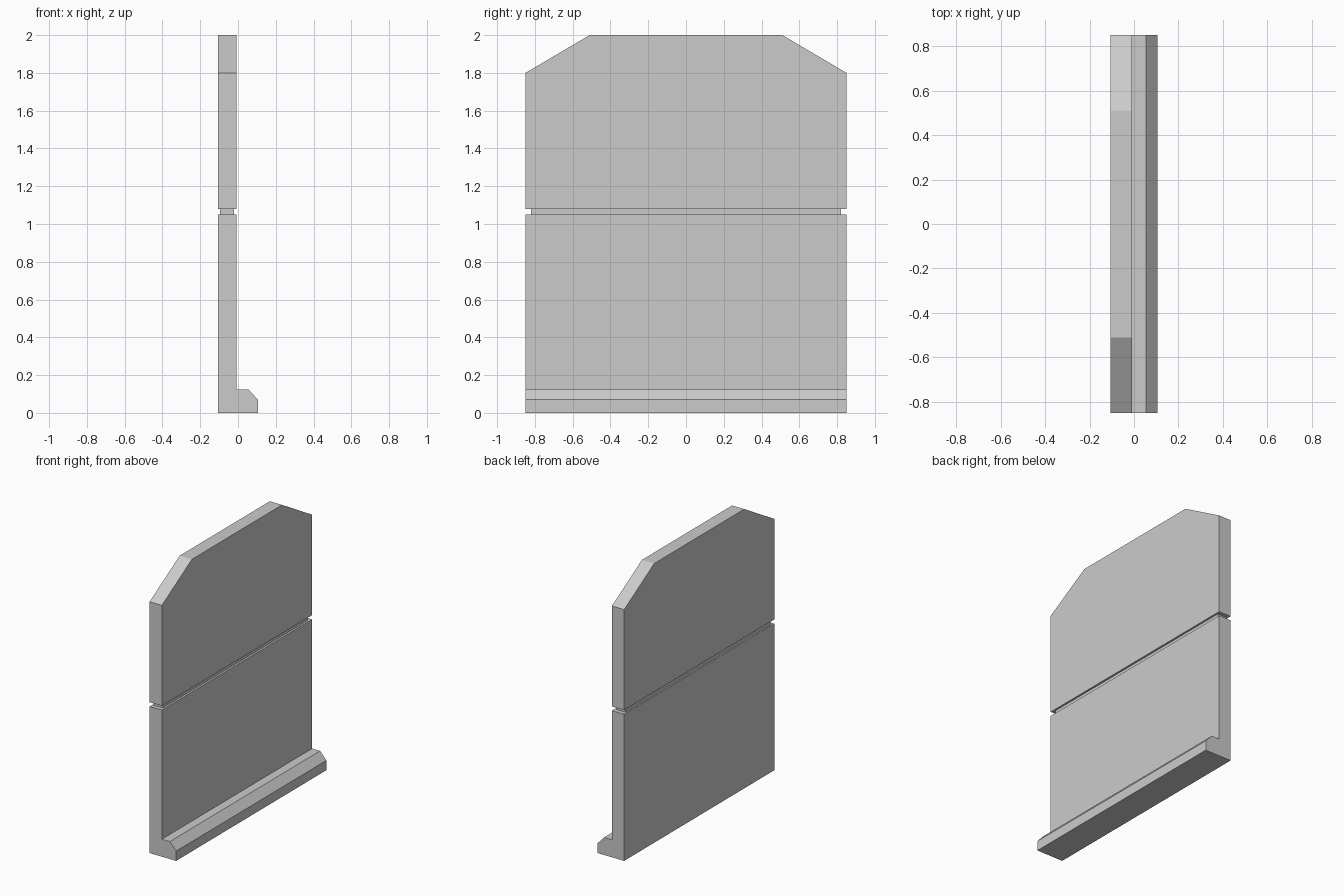
import bpy, bmesh
from mathutils import Vector

if "Cube" in bpy.data.objects:
    bpy.data.objects.remove(bpy.data.objects["Cube"])


def prism(name, points, offset):
    """Extrude a flat outline along an offset vector into a closed solid."""
    bm = bmesh.new()
    face = bm.faces.new([bm.verts.new(p) for p in points])
    ext = bmesh.ops.extrude_face_region(bm, geom=[face])
    moved = [g for g in ext["geom"] if isinstance(g, bmesh.types.BMVert)]
    bmesh.ops.translate(bm, verts=moved, vec=Vector(offset))
    bmesh.ops.recalc_face_normals(bm, faces=bm.faces)
    mesh = bpy.data.meshes.new(name)
    bm.to_mesh(mesh)
    bm.free()
    obj = bpy.data.objects.new(name, mesh)
    bpy.context.collection.objects.link(obj)
    return obj


BACK, FRONT, TOE = -0.105, -0.008, 0.105   # x planes
HALF = 0.85                                # half length along y
GAP_LOW, GAP_HIGH = 1.05, 1.08             # groove heights

# Lower panel with its chamfered foot, one L-shaped section
section = [(BACK, 0), (TOE, 0), (TOE, 0.07), (0.055, 0.125),
           (FRONT, 0.125), (FRONT, GAP_LOW), (BACK, GAP_LOW)]
prism("lower_panel_with_foot", [(x, -HALF, z) for x, z in section], (0, 2 * HALF, 0))

# Recessed strip between the two panels
strip = [(-0.095, -0.82), (-0.022, -0.82), (-0.022, 0.82), (-0.095, 0.82)]
prism("recessed_joint", [(x, y, GAP_LOW) for x, y in strip], (0, 0, GAP_HIGH - GAP_LOW))

# Upper panel with sloped top corners
half_outline = [(HALF, GAP_HIGH), (HALF, 1.8), (0.51, 2.0)]
outline = half_outline + [(-y, z) for y, z in reversed(half_outline)]
prism("upper_panel", [(BACK, y, z) for y, z in outline], (FRONT - BACK, 0, 0))
